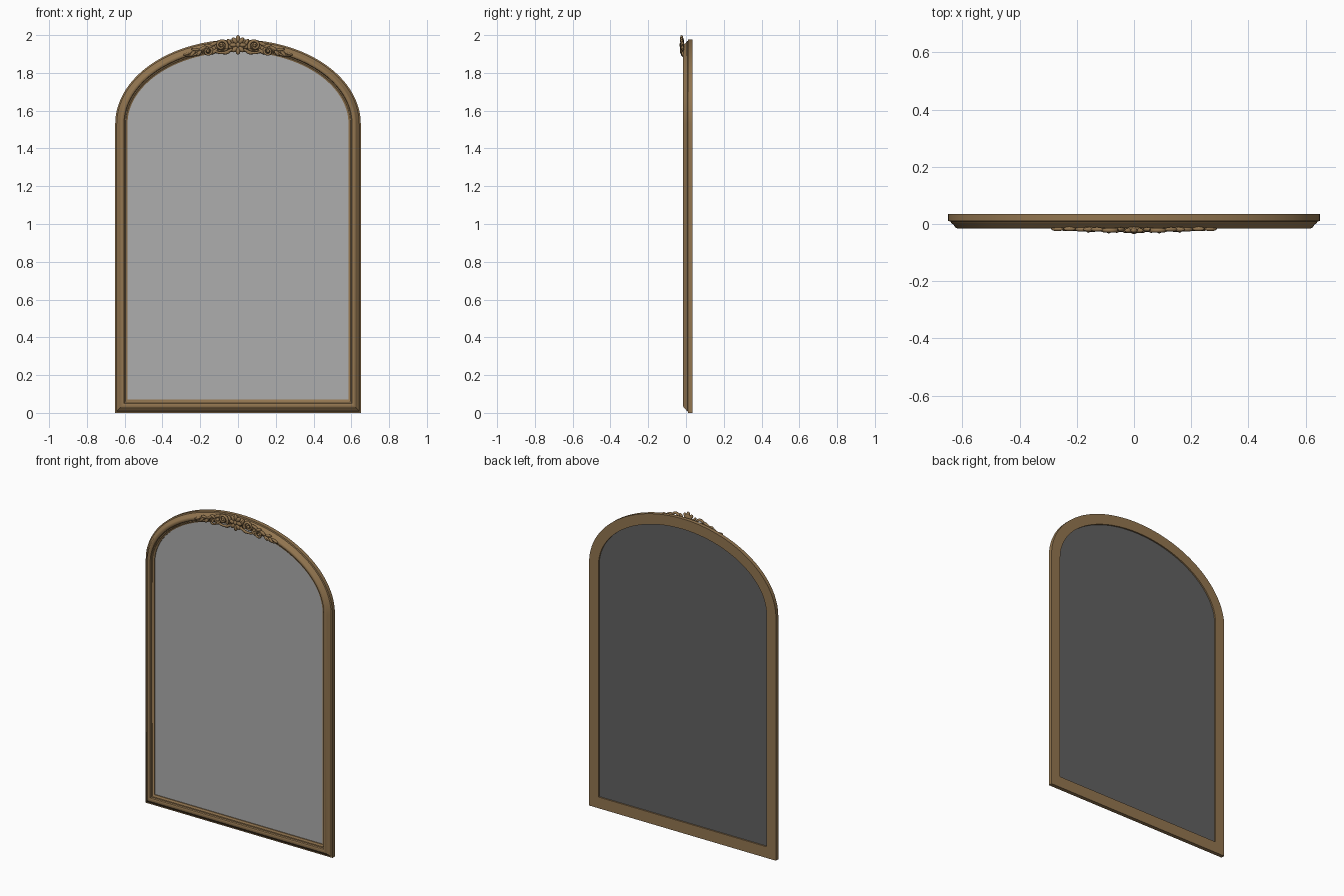
import bpy, bmesh, math
from mathutils import Matrix, Vector

if "Cube" in bpy.data.objects:
    bpy.data.objects.remove(bpy.data.objects["Cube"])


def material(name, rgb):
    m = bpy.data.materials.new(name)
    m.diffuse_color = (*rgb, 1)
    m.use_nodes = True
    m.node_tree.nodes["Principled BSDF"].inputs["Base Color"].default_value = m.diffuse_color
    return m


GOLD = material("antique gold", (0.29, 0.18, 0.08))
GLASS = material("mirror grey", (0.42, 0.42, 0.42))
BACK = material("backing dark grey", (0.12, 0.12, 0.12))


def outline(d, n=64):
    """Arched outline, inset by d from the outer edge, as (x, z)."""
    a, b = 0.65 - d, 0.447 - d
    pts = [(-a, d * 1.08), (a, d * 1.08)]
    for i in range(n + 1):
        t = math.pi * i / n
        pts.append((a * math.cos(t), 1.53 + b * math.sin(t)))
    return pts


def finish(bm, name, mat, angle=35):
    bmesh.ops.recalc_face_normals(bm, faces=bm.faces)
    me = bpy.data.meshes.new(name)
    bm.to_mesh(me)
    bm.free()
    ob = bpy.data.objects.new(name, me)
    bpy.context.collection.objects.link(ob)
    me.materials.append(mat)
    bpy.ops.object.select_all(action='DESELECT')
    ob.select_set(True)
    bpy.context.view_layer.objects.active = ob
    bpy.ops.object.shade_smooth_by_angle(angle=math.radians(angle))
    return ob


# moulded frame: closed profile (inset, y) swept round the outline
profile = [(0, .035), (0, .011), (.008, .009), (.013, .001), (.019, -.002),
           (.024, -.011), (.031, -.015), (.039, -.015), (.046, -.011),
           (.049, -.003), (.055, -.002), (.059, .003), (.065, .005), (.065, .035)]
bm = bmesh.new()
rings = [[bm.verts.new((x, y, z)) for x, z in outline(d)] for d, y in profile]
for i, r in enumerate(rings):
    q = rings[(i + 1) % len(rings)]
    for j in range(len(r)):
        k = (j + 1) % len(r)
        bm.faces.new((r[j], r[k], q[k], q[j]))
finish(bm, "frame", GOLD)


def plate(name, y0, y1, mat):
    bm = bmesh.new()
    face = bm.faces.new([bm.verts.new((x, y0, z)) for x, z in outline(.064)])
    ext = bmesh.ops.extrude_face_region(bm, geom=[face])
    vs = [v for v in ext["geom"] if isinstance(v, bmesh.types.BMVert)]
    bmesh.ops.translate(bm, verts=vs, vec=(0, y1 - y0, 0))
    finish(bm, name, mat)


# mirror and its backing panel
plate("mirror_glass", .010, .016, GLASS)
plate("back_panel", .016, .026, BACK)


def lobe(bm, x, z, length, width, angle, y=-.02, depth=.009):
    """Rounded petal whose long axis is turned by angle from +x."""
    m = (Matrix.Translation((x, y, z)) @ Matrix.Rotation(-angle, 4, 'Y')
         @ Matrix.Diagonal((length, depth, width, 1)))
    bmesh.ops.create_uvsphere(bm, u_segments=12, v_segments=8, radius=1, matrix=m)


# central rosette
bm = bmesh.new()
lobe(bm, 0, 1.948, .030, .038, 0, -.018, .009)
for i in range(8):
    t = math.tau * (i + .5) / 8 + math.pi / 8
    lobe(bm, .024 * math.cos(t), 1.948 + .032 * math.sin(t), .020, .012, t, -.023, .009)
lobe(bm, 0, 1.948, .012, .013, 0, -.026, .009)
finish(bm, "crest_rosette", GOLD, 60)


def spiral(cx, cz, r0, r1, a0, a1, n=22):
    return [(cx + (r0 + (r1 - r0) * i / n) * math.cos(a0 + (a1 - a0) * i / n),
             cz + (r0 + (r1 - r0) * i / n) * math.sin(a0 + (a1 - a0) * i / n))
            for i in range(n + 1)]


def tube(bm, pts, r0, r1, y, sides=8):
    """Tapered round bar along (x, z) points."""
    prev = None
    for i, (x, z) in enumerate(pts):
        a, b = pts[max(i - 1, 0)], pts[min(i + 1, len(pts) - 1)]
        n = Vector((a[1] - b[1], 0, b[0] - a[0])).normalized()
        r = r0 + (r1 - r0) * i / (len(pts) - 1)
        ring = [bm.verts.new(Vector((x, y, z)) + n * r * math.cos(math.tau * k / sides)
                + Vector((0, r * math.sin(math.tau * k / sides), 0))) for k in range(sides)]
        if prev:
            for k in range(sides):
                l = (k + 1) % sides
                bm.faces.new((prev[k], prev[l], ring[l], ring[k]))
        else:
            bm.faces.new(ring)
        prev = ring
    bm.faces.new(prev)


def arch(x):
    """Height of the middle of the moulding at x."""
    return 1.53 + .414 * math.sqrt(1 - (x / .617) ** 2)


# scrolls and leaves, the same on both sides
for side, label in ((1, "right"), (-1, "left")):
    bm = bmesh.new()
    # large scroll beside the rosette, small scroll below, long stem
    tube(bm, spiral(.088, 1.945, .032, .006, math.radians(215), math.radians(-250)), .009, .005, -.022)
    tube(bm, spiral(.160, 1.915, .024, .005, math.radians(130), math.radians(570)), .007, .004, -.021)
    tube(bm, [(.03 + .12 * i / 12, 1.925 - .022 * math.sin(math.pi * i / 12) + .006 * i / 12)
              for i in range(13)], .008, .006, -.020)
    tube(bm, [(.12 + .16 * i / 14, arch(.12 + .16 * i / 14) - .008 + .012 * math.sin(math.tau * i / 14))
              for i in range(15)], .009, .004, -.016)
    lobe(bm, .088, 1.945, .009, .009, 0, -.024)
    lobe(bm, .160, 1.915, .008, .008, 0, -.022)
    # leaves: x, offset from the arch, length, width, angle in degrees
    for x, dz, ln, w, ang in ((.045, .018, .022, .009, 60), (.130, .018, .026, .010, -25),
                              (.155, .012, .024, .009, 15), (.125, -.022, .022, .009, -40),
                              (.185, .006, .024, .009, -30), (.205, -.016, .020, .008, -50),
                              (.225, .008, .022, .008, 5), (.240, -.010, .022, .008, -45),
                              (.268, .000, .024, .007, -22), (.060, -.034, .020, .009, -20)):
        lobe(bm, x, arch(x) + dz, ln, w, math.radians(ang), -.017 if x > .2 else -.019, .008)
    bmesh.ops.scale(bm, vec=(side, 1, 1), verts=bm.verts)
    finish(bm, "crest_scroll_" + label, GOLD, 60)
